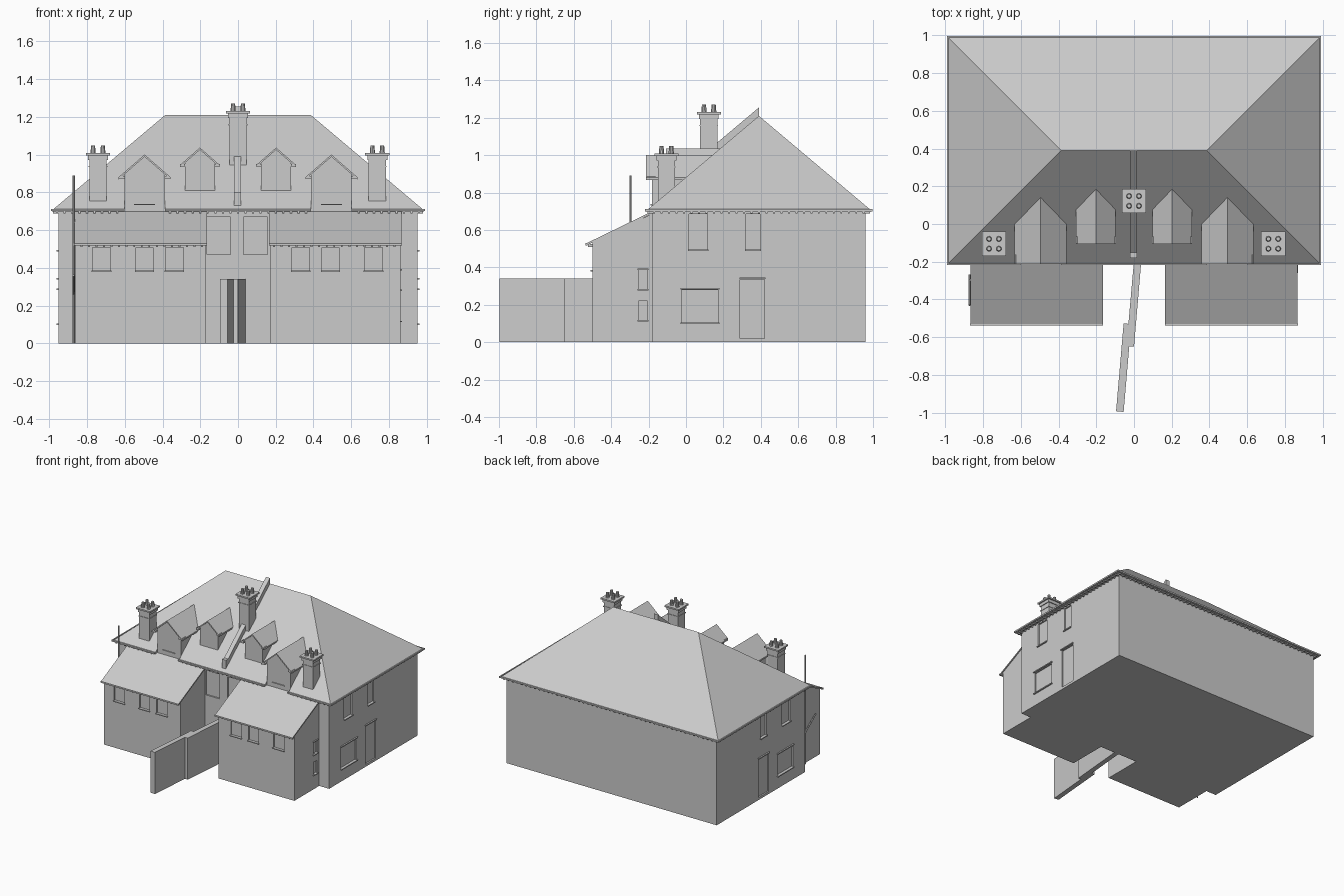
import bpy, bmesh
from mathutils import Vector

if "Cube" in bpy.data.objects:
    bpy.data.objects.remove(bpy.data.objects["Cube"])


def finish(name, bm):
    bmesh.ops.recalc_face_normals(bm, faces=bm.faces[:])
    me = bpy.data.meshes.new(name)
    bm.to_mesh(me)
    bm.free()
    ob = bpy.data.objects.new(name, me)
    bpy.context.collection.objects.link(ob)
    return ob


def boxes(name, items):
    """Joined boxes given as (x0, x1, y0, y1, z0, z1)."""
    bm = bmesh.new()
    for x0, x1, y0, y1, z0, z1 in items:
        vs = bmesh.ops.create_cube(bm, size=1)["verts"]
        for v in vs:
            v.co = ((x0 + x1) / 2 + v.co.x * (x1 - x0),
                    (y0 + y1) / 2 + v.co.y * (y1 - y0),
                    (z0 + z1) / 2 + v.co.z * (z1 - z0))
    return finish(name, bm)


def prism(name, pts, axis, a, b):
    """Extrude a 2D outline along x, y or z from a to b."""
    put = {"x": lambda p, t: (t, p[0], p[1]),
           "y": lambda p, t: (p[0], t, p[1]),
           "z": lambda p, t: (p[0], p[1], t)}[axis]
    bm = bmesh.new()
    lo = [bm.verts.new(put(p, a)) for p in pts]
    hi = [bm.verts.new(put(p, b)) for p in pts]
    bm.faces.new(lo)
    bm.faces.new(hi)
    for i in range(len(pts)):
        j = (i + 1) % len(pts)
        bm.faces.new((lo[i], lo[j], hi[j], hi[i]))
    return finish(name, bm)


def cut(target, items):
    cutter = boxes(target.name + "_cutter", items)
    cutter.hide_render = True
    cutter.hide_set(True)
    m = target.modifiers.new("openings", "BOOLEAN")
    m.operation, m.object, m.solver = "DIFFERENCE", cutter, "EXACT"


def pipe(name, p, q, r, sides=8, r2=None):
    p, q = Vector(p), Vector(q)
    bm = bmesh.new()
    bmesh.ops.create_cone(bm, cap_ends=True, segments=sides, radius1=r,
                          radius2=r2 or r, depth=(q - p).length)
    ob = finish(name, bm)
    ob.location = (p + q) / 2
    ob.rotation_euler = (q - p).to_track_quat("Z", "Y").to_euler()
    return ob


def mirrored(items):
    return items + [(-b, -a, *rest) for a, b, *rest in items]


SLOPE, EAVE, FRONT = 0.842, 0.705, -0.21
roof_z = lambda y: EAVE + SLOPE * (y - FRONT)
roof_y = lambda z: FRONT + (z - EAVE) / SLOPE
D = 0.012  # depth of window recesses

# main house walls with side and front openings
walls = boxes("main_walls", [(-0.95, 0.95, -0.18, 0.96, 0, 0.70)])
side = [(0.015, 0.115, 0.495, 0.685), (0.32, 0.395, 0.495, 0.685),
        (0.29, 0.42, 0.02, 0.335), (-0.025, 0.17, 0.105, 0.28)]
middle = [(-0.165, -0.04), (0.03, 0.155)]
cut(walls, mirrored([(0.95 - D, 1, *s) for s in side])
    + [(a, b, -0.3, -0.18 + D, 0.47, 0.67) for a, b in middle])
boxes("side_sills_and_lintels", mirrored(
    [(0.94, 0.961, y0 - 0.005, y1 + 0.005, z - 0.008, z)
     for y0, y1, z in ((0.015, 0.115, 0.495), (0.32, 0.395, 0.495),
                       (-0.025, 0.175, 0.105), (-0.025, 0.175, 0.29),
                       (0.29, 0.42, 0.345))]))

# hipped roof
bm = bmesh.new()
rect = ((-0.985, FRONT), (0.985, FRONT), (0.985, 0.99), (-0.985, 0.99))
lo = [bm.verts.new((x, y, 0.697)) for x, y in rect]
hi = [bm.verts.new((x, y, EAVE)) for x, y in rect]
l, r = (bm.verts.new((x, 0.39, 1.21)) for x in (-0.385, 0.385))
bm.faces.new(lo)
for i in range(4):
    j = (i + 1) % 4
    bm.faces.new((lo[i], lo[j], hi[j], hi[i]))
for f in ((hi[0], hi[1], r, l), (hi[1], hi[2], r), (hi[2], hi[3], l, r), (hi[3], hi[0], l)):
    bm.faces.new(f)
roof = finish("main_roof", bm)
cut(roof, mirrored([(0.388, 0.602, -0.3, -0.181, 0.6, 0.9)]))

# gutters and rafter ends all round the eaves
boxes("gutters", mirrored([(0.602, 0.99, -0.218, -0.208, 0.70, 0.712),
                           (0.983, 0.992, -0.218, 0.996, 0.70, 0.712)])
      + [(-0.388, 0.388, -0.218, -0.208, 0.70, 0.712),
         (-0.99, 0.99, 0.988, 0.996, 0.70, 0.712)])
xs = [-0.96 + 0.04 * i for i in range(49)]
ends = [(x - .005, x + .005, 0.95, 0.985, 0.688, 0.699) for x in xs]
ends += [(x - .005, x + .005, -0.205, -0.17, 0.688, 0.699) for x in xs
         if not 0.38 < abs(x) < 0.61]
ends += mirrored([(0.94, 0.98, y - .005, y + .005, 0.688, 0.699)
                  for y in [-0.17 + 0.04 * i for i in range(29)]])
boxes("rafter_ends", ends)

# front wings with lean-to roofs
wing_windows = [[(0.285, 0.38), (0.445, 0.535), (0.67, 0.765)],
                [(-0.385, -0.29), (-0.54, -0.45), (-0.77, -0.675)]]
for s, label, wins in ((1, "right", wing_windows[0]), (-1, "left", wing_windows[1])):
    wing = prism(label + "_wing_walls",
                 [(-0.5, 0), (-0.17, 0), (-0.17, 0.692), (-0.5, 0.535)],
                 "x", s * 0.172, s * 0.86)
    holes = [(a, b, -0.6, -0.5 + D, 0.385, 0.508) for a, b in wins]
    if s > 0:
        holes += [(0.86 - D, 0.9, -0.255, -0.205, z, z + 0.1) for z in (0.12, 0.285)]
    cut(wing, holes)
    boxes(label + "_wing_sills",
          [(a - .005, b + .005, -0.51, -0.49, 0.378, 0.385) for a, b in wins])
    prism(label + "_wing_roof", [(-0.53, 0.518), (-0.17, 0.693), (-0.17, 0.705), (-0.53, 0.53)],
          "x", s * 0.165, s * 0.866)
    boxes(label + "_wing_gutter",
          [(min(s * .163, s * .868), max(s * .163, s * .868), -0.537, -0.527, 0.518, 0.53)]
          + [(s * x - .005, s * x + .005, -0.525, -0.49, 0.51, 0.526)
             for x in [0.19 + 0.04 * i for i in range(17)]])
boxes("wing_side_sills", [(0.85, 0.87, -0.26, -0.2, z, z + 0.007) for z in (0.112, 0.277, 0.386)])


# dormers: gabled body plus two thin roof slopes running back into the main roof
def dormer(name, cx, hw, front, base, over, eave, ridge, roof_front):
    pitch = (ridge - eave) / over
    t = 0.012
    shoulder = ridge - t - pitch * hw
    prism(name + "_body", [(cx - hw, base), (cx + hw, base), (cx + hw, shoulder),
                           (cx, ridge - t), (cx - hw, shoulder)],
          "y", front, roof_y(ridge) - 0.03)
    bm = bmesh.new()
    rings = []
    for dz in (0, -t):
        rings.append([[bm.verts.new((cx + k * over, y, z + dz))
                       for y in (roof_front, roof_y(z) + 0.005)]
                      for k, z in ((-1, eave), (0, ridge), (1, eave))])
    top, low = rings
    for i in (0, 1):
        for g in rings:
            bm.faces.new((g[i][0], g[i + 1][0], g[i + 1][1], g[i][1]))
        for e in (0, 1):
            bm.faces.new((top[i][e], top[i + 1][e], low[i + 1][e], low[i][e]))
    for i in (0, 2):
        bm.faces.new((top[i][0], top[i][1], low[i][1], low[i][0]))
    finish(name + "_roof", bm)
    # small eaves brackets
    boxes(name + "_brackets", [(cx + k * (hw + .012) - .014, cx + k * (hw + .012) + .014,
                                roof_front + .004, front + .02, eave - .008, eave + .006)
                               for k in (-1, 1)])


for s, label in ((1, "right"), (-1, "left")):
    dormer(label + "_large_dormer", s * 0.495, 0.107, -0.182, 0.69, 0.138, 0.88, 1.0, -0.213)
    dormer(label + "_small_dormer", s * 0.202, 0.08, -0.085, 0.81, 0.105, 0.945, 1.037, -0.107)
boxes("dormer_sills", mirrored([(0.44, 0.55, -0.19, -0.178, 0.732, 0.738)]))


# chimneys: shaft, stepped cap and four pots
def chimney(name, cx, cy, base, top):
    boxes(name, [(cx - h, cx + h, cy - h, cy + h, a, b) for h, a, b in (
        (0.046, base, top - 0.03), (0.05, top - 0.075, top - 0.068),
        (0.053, top - 0.036, top - 0.012), (0.064, top - 0.012, top))])
    for i in (-1, 1):
        for j in (-1, 1):
            x, y = cx + i * 0.026, cy + j * 0.026
            pipe(name + "_pot", (x, y, top - 0.005), (x, y, top + 0.04), 0.015, 10, 0.011)


chimney("centre_chimney", 0, 0.122, 0.9, 1.23)
chimney("left_chimney", -0.742, -0.105, 0.73, 1.008)
chimney("right_chimney", 0.738, -0.105, 0.73, 1.008)

# raised party-wall strip over the roof
prism("party_wall_strip", [(-0.18, 0.72), (0.39, 1.18), (0.39, roof_z(0.39) + 0.045),
                           (-0.15, roof_z(-0.15) + 0.045), (-0.18, roof_z(-0.15) + 0.045)],
      "x", -0.02, 0.016)

# garden wall in two offset lengths
prism("garden_wall_outer", [(-0.095, -0.992), (-0.055, -0.996), (-0.015, -0.53), (-0.055, -0.527)],
      "z", 0, 0.34)
prism("garden_wall_inner", [(-0.04, -0.647), (0.0, -0.65), (0.041, -0.17), (0.002, -0.17)],
      "z", 0, 0.34)

# vent pipe on the left wing with a slanting branch
pipe("vent_pipe", (-0.87, -0.297, 0), (-0.87, -0.297, 0.89), 0.006)
pipe("branch_pipe", (-0.872, -0.27, 0.24), (-0.872, -0.43, 0.36), 0.006)
